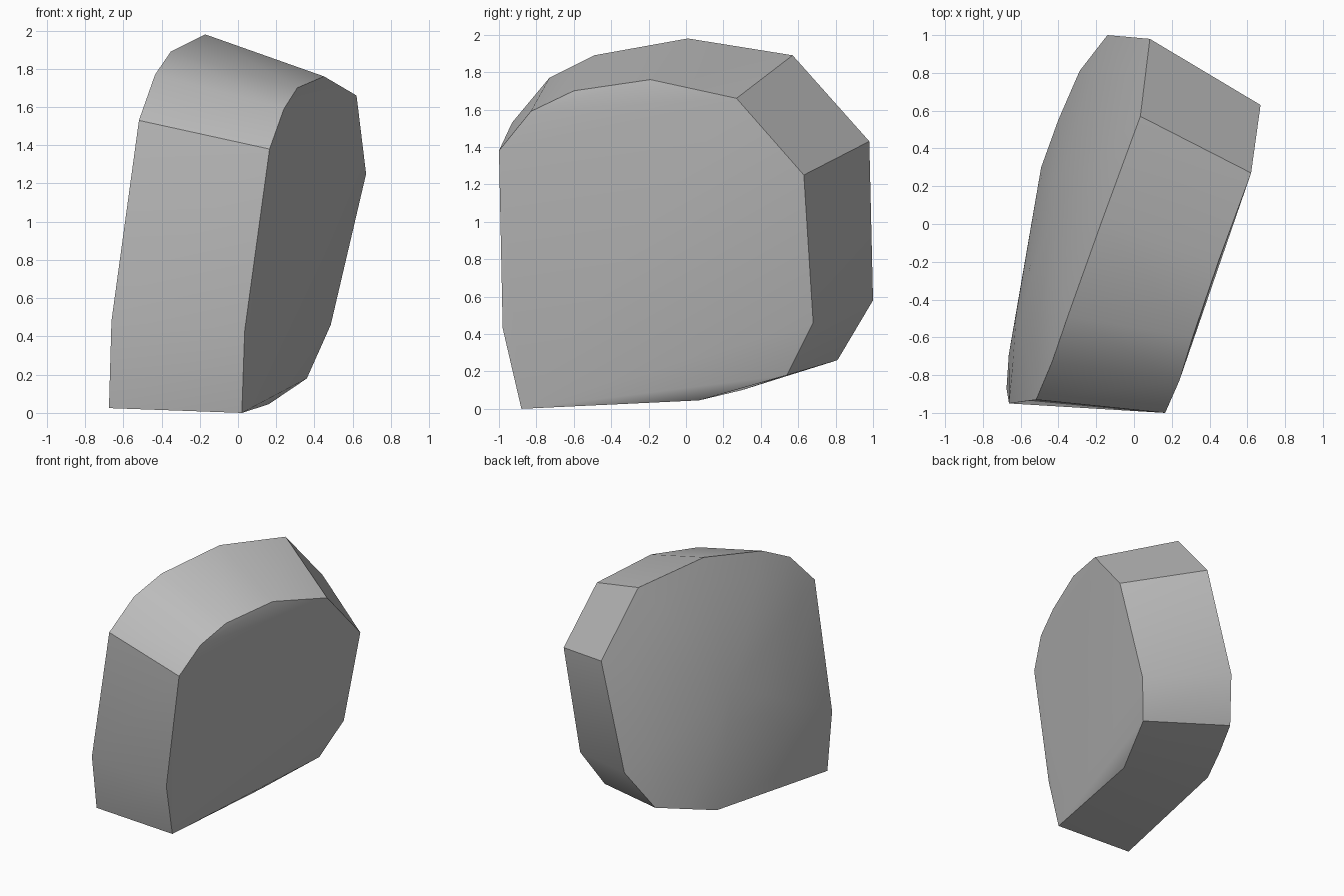
import bpy
import bmesh
import math

cube = bpy.data.objects.get("Cube")
if cube:
    bpy.data.objects.remove(cube, do_unlink=True)

# Flat broken face, as an outline
flat_rim = [
    (0.165, -1.0, 1.38), (0.24, -0.83, 1.59), (0.31, -0.6, 1.7),
    (0.45, -0.19, 1.76), (0.62, 0.27, 1.66), (0.67, 0.63, 1.25),
    (0.485, 0.68, 0.46), (0.36, 0.54, 0.18), (0.16, 0.07, 0.045),
    (0.02, -0.88, 0.0), (0.035, -0.98, 0.43),
]

# Outline (y, z) of the domed face
dome_rim = [
    (-0.93, 1.53), (-0.73, 1.77), (-0.49, 1.89), (0.01, 1.98),
    (0.57, 1.89), (0.98, 1.43), (1.0, 0.58), (0.81, 0.26),
    (0.55, 0.18), (0.3, 0.1), (-0.87, 0.025), (-0.95, 0.48),
]


def dome_point(y, z):
    """Point on the gently bulging surface."""
    t = y + 0.87
    x = -0.675 + 0.117 * t * t + 0.012 * t + 0.07 * z * z + 0.073 * t * z
    return (x, y, z)


# Rings shrinking towards the middle shape the dome
cy, cz = 0.03, 1.0
points = list(flat_rim)
for scale in (1.0, 0.8, 0.55, 0.3):
    for y, z in dome_rim:
        points.append(dome_point(cy + (y - cy) * scale, cz + (z - cz) * scale))
points.append(dome_point(cy, cz))

# Solid stone from the wrapped points
bm = bmesh.new()
for p in points:
    bm.verts.new(p)
bmesh.ops.convex_hull(bm, input=bm.verts)
loose = [v for v in bm.verts if not v.link_faces]
bmesh.ops.delete(bm, geom=loose, context='VERTS')
bmesh.ops.recalc_face_normals(bm, faces=bm.faces)
mesh = bpy.data.meshes.new("stone_chunk")
bm.to_mesh(mesh)
bm.free()
stone = bpy.data.objects.new("stone_chunk", mesh)
bpy.context.collection.objects.link(stone)

# Plain grey stone
grey = bpy.data.materials.new("stone_grey")
grey.use_nodes = True
colour = (0.5, 0.5, 0.5, 1.0)
grey.diffuse_color = colour
grey.node_tree.nodes["Principled BSDF"].inputs["Base Color"].default_value = colour
mesh.materials.append(grey)

# Soft facets, crisp broken edges
bpy.ops.object.select_all(action='DESELECT')
stone.select_set(True)
bpy.context.view_layer.objects.active = stone
bpy.ops.object.shade_smooth_by_angle(angle=math.radians(33))
